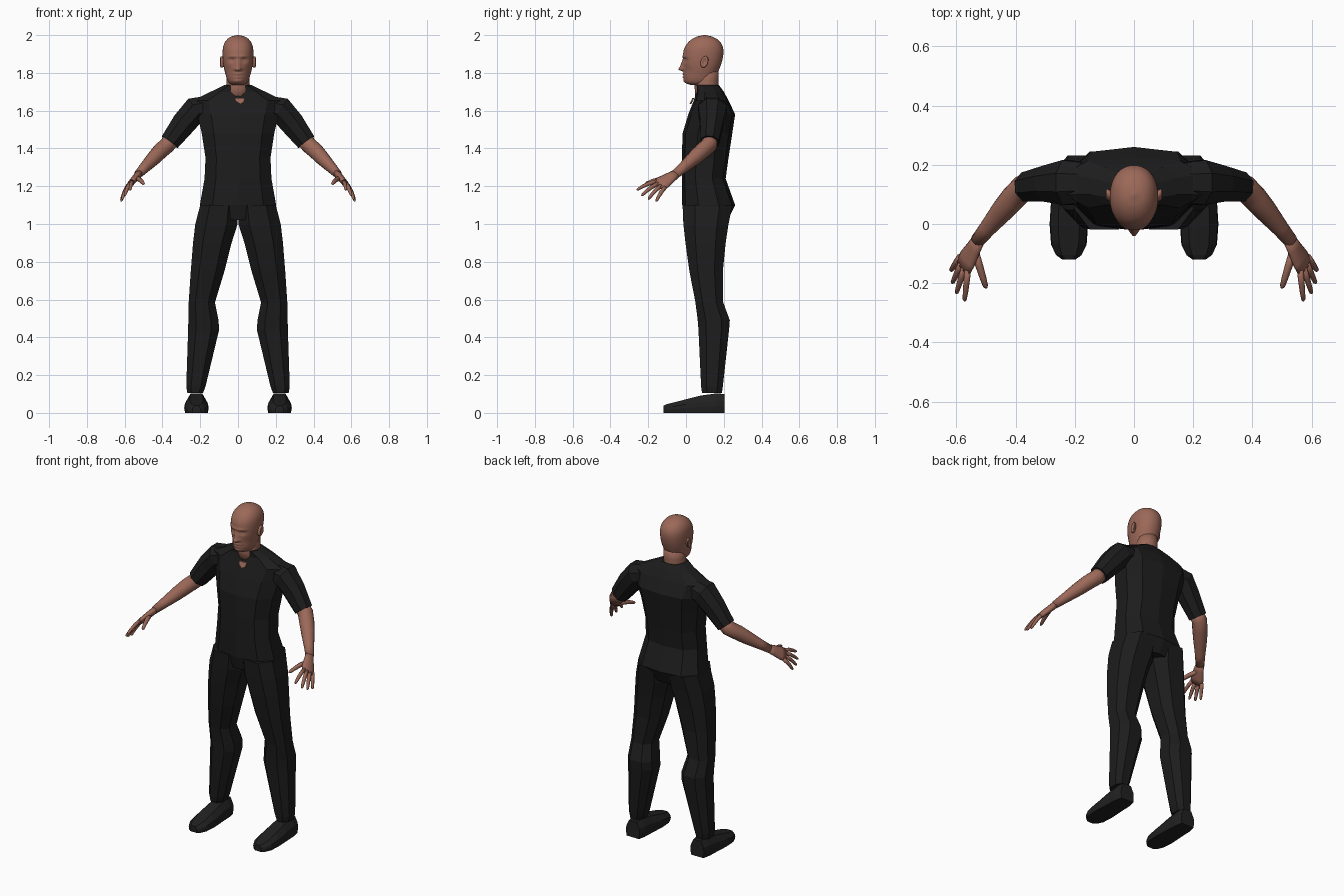
import bpy, bmesh, math
from mathutils import Vector

if "Cube" in bpy.data.objects:
    bpy.data.objects.remove(bpy.data.objects["Cube"])


def material(name, rgb):
    m = bpy.data.materials.new(name)
    m.diffuse_color = (*rgb, 1)
    m.use_nodes = True
    m.node_tree.nodes["Principled BSDF"].inputs["Base Color"].default_value = m.diffuse_color
    return m


SKIN = material("brown skin", (0.33, 0.14, 0.098))
CLOTH = material("black cloth", (0.012, 0.012, 0.012))
SHOE = material("black leather", (0.015, 0.015, 0.015))


def loft(name, rings, mat, smooth=False):
    """Skin a list of closed rings and cap both ends."""
    bm = bmesh.new()
    vs = [[bm.verts.new(p) for p in r] for r in rings]
    n = len(vs[0])
    for a, b in zip(vs, vs[1:]):
        for i in range(n):
            j = (i + 1) % n
            bm.faces.new((a[i], a[j], b[j], b[i]))
    bm.faces.new(vs[0])
    bm.faces.new(vs[-1])
    bmesh.ops.recalc_face_normals(bm, faces=bm.faces)
    me = bpy.data.meshes.new(name)
    bm.to_mesh(me)
    bm.free()
    me.materials.append(mat)
    ob = bpy.data.objects.new(name, me)
    bpy.context.collection.objects.link(ob)
    for p in me.polygons:
        p.use_smooth = smooth
    return ob


def oval(z, x0, x1, y0, y1, n, power=1.0):
    """Horizontal oval ring; power below 1 makes it boxier."""
    pts = []
    for i in range(n):
        a = 2 * math.pi * (i + 0.5) / n
        c, s = math.cos(a), math.sin(a)
        c = math.copysign(abs(c) ** power, c)
        s = math.copysign(abs(s) ** power, s)
        k = math.cos(math.pi / n) ** power
        pts.append(((x0 + x1) / 2 + (x1 - x0) / 2 * min(1, max(-1, c / k)),
                    (y0 + y1) / 2 + (y1 - y0) / 2 * min(1, max(-1, s / k)), z))
    return pts


def tube(name, path, mat, side, n=8, ref=(0, 1, 0), smooth=False):
    """Tube through (x, y, z, thickness radius, radius along ref)."""
    c = [Vector(p[:3]) for p in path]
    rings = []
    for k, p in enumerate(path):
        t = (c[min(k + 1, len(c) - 1)] - c[max(k - 1, 0)]).normalized()
        u = t.cross(Vector(ref)).normalized()
        v = u.cross(t)
        ring = []
        for i in range(n):
            a = 2 * math.pi * (i + 0.5) / n
            q = c[k] + u * p[3] * math.cos(a) + v * p[4] * math.sin(a)
            ring.append((q.x * side, q.y, q.z))
        rings.append(ring)
    return loft(name, rings, mat, smooth)


def sample(table, z):
    """Smoothly interpolate table rows (z, values...)."""
    k = max(i for i in range(len(table) - 1) if table[i][0] <= z)
    p = [table[min(max(k + d, 0), len(table) - 1)] for d in (-1, 0, 1, 2)]
    t = (z - p[1][0]) / (p[2][0] - p[1][0])
    out = []
    for i in range(1, len(p[0])):
        m1 = (p[2][i] - p[0][i]) / (p[2][0] - p[0][0]) * (p[2][0] - p[1][0])
        m2 = (p[3][i] - p[1][i]) / (p[3][0] - p[1][0]) * (p[2][0] - p[1][0])
        out.append((2*t**3 - 3*t*t + 1) * p[1][i] + (t**3 - 2*t*t + t) * m1
                   + (3*t*t - 2*t**3) * p[2][i] + (t**3 - t*t) * m2)
    return out


# Torso and hips: z, half width, front y, back y
torso = [(1.02, .20, .0, .22), (1.10, .202, -.02, .26), (1.24, .177, -.022, .21),
         (1.35, .172, -.022, .225), (1.48, .192, -.018, .245), (1.58, .215, .012, .26),
         (1.655, .235, .042, .225), (1.70, .145, .055, .2), (1.735, .072, .05, .175)]
loft("shirt_torso", [oval(z, -w, w, f, b, 10, .85) for z, w, f, b in torso], CLOTH)

# Small open neckline showing skin
loft("neckline_opening", [[(-.018, .034 + d, 1.668), (.036, .034 + d, 1.668),
                           (.03, .024 + d, 1.645), (.012, .018 + d, 1.635),
                           (-.012, .027 + d, 1.65)] for d in (0, .009)], SKIN)

# Neck
loft("neck", [oval(z, -w, w, f, b, 16) for z, w, f, b in
              ((1.66, .066, .05, .17), (1.72, .064, .046, .172),
               (1.76, .06, .045, .172), (1.82, .06, .05, .172))], SKIN, True)

# Head: z, half width, front y, back y, with features raised from the front
HEAD = [(1.735, .028, .03, .10), (1.743, .044, .004, .13), (1.76, .056, -.008, .152),
        (1.80, .068, -.013, .168), (1.84, .077, -.014, .184), (1.88, .081, -.016, .195),
        (1.92, .081, -.012, .198), (1.95, .075, .002, .190), (1.975, .060, .026, .170),
        (1.992, .037, .058, .138), (2.0, .006, .093, .105)]


def bump(x, z, cx, cz, rx, rz):
    return math.exp(-((x - cx) / rx) ** 2 - ((z - cz) / rz) ** 2)


rings = []
for k in range(61):
    z = 1.735 + .265 * math.sin(math.pi * k / 120) if k > 45 else 1.735 + .265 * .9239 * k / 45
    w, f, b = sample(HEAD, min(z, 1.99999))
    ring = []
    for x, y, z in oval(z, -w, w, f, b, 56, .93):
        if y < .07:
            ax = abs(x)
            y += .013 * bump(ax, z, .032, 1.868, .016, .011)      # eye sockets
            y -= .006 * bump(ax, z, .032, 1.867, .010, .005)      # eyelids
            y -= .007 * bump(ax, z, .026, 1.887, .024, .007)      # brow
            slope = max(0, min((1.878 - z) / .06, 1, (z - 1.806) / .010))
            y -= .030 * slope * math.exp(-(x / .011) ** 2)        # nose
            y -= .010 * bump(ax, z, .014, 1.822, .008, .008)      # nostrils
            y -= .008 * bump(x, z, 0, 1.793, .022, .006)          # upper lip
            y -= .008 * bump(x, z, 0, 1.778, .018, .005)          # lower lip
            y += .005 * bump(x, z, 0, 1.7865, .026, .003)         # mouth line
            y -= .007 * bump(x, z, 0, 1.757, .022, .010)          # chin
            y += .006 * bump(ax, z, .05, 1.81, .016, .025)        # cheek hollows
        ring.append((x, y, z))
    rings.append(ring)
loft("head", rings, SKIN, True)

# Legs: z, inner x, outer x, front y, back y
LEG = [(.105, .185, .268, .085, .19), (.14, .172, .274, .08, .195),
       (.44, .10, .264, .066, .228), (.49, .103, .263, .062, .232),
       (.585, .122, .261, .05, .197), (.75, .072, .25, .018, .195),
       (.90, .034, .238, -.003, .21), (1.0, .002, .226, -.014, .225),
       (1.10, .0, .20, -.018, .245)]

# Shoes: y, half width, height
SHOES = [(.205, .046, .10), (.16, .056, .103), (.08, .060, .092), (.0, .065, .072),
         (-.07, .06, .054), (-.105, .043, .045), (-.12, .022, .038)]

# Fingers: knuckle then tip
FINGERS = {
    "index_finger": ((.562, -.165, 1.222), (.572, -.26, 1.18)),
    "middle_finger": ((.575, -.155, 1.209), (.60, -.235, 1.15)),
    "ring_finger": ((.585, -.138, 1.197), (.614, -.20, 1.13)),
    "little_finger": ((.590, -.115, 1.188), (.619, -.158, 1.12)),
    "thumb": ((.535, -.10, 1.24), (.499, -.217, 1.212)),
}

for s, tag in ((1, "left"), (-1, "right")):
    loft("trouser_leg_" + tag,
         [[(x * s, y, z) for x, y, _ in oval(z, i, o, f, b, 8, .8)]
          for z, i, o, f, b in LEG], CLOTH)

    rings = []
    for y, w, h in SHOES:
        half = [(w * .92, 0), (w, h * .35), (w * .95, h * .62), (w * .55, h)]
        pts = half + [(-x, z) for x, z in reversed(half)]
        rings.append([(s * .22 + x, y, z) for x, z in pts])
    loft("shoe_" + tag, rings, SHOE)

    # Sleeve from the shoulder to above the elbow
    tube("sleeve_" + tag, [(.15, .14, 1.625, .06, .07), (.225, .14, 1.605, .075, .082),
                           (.285, .136, 1.535, .070, .066), (.361, .125, 1.434, .056, .053)],
         CLOTH, s)

    # Forearm with a bent elbow
    tube("forearm_" + tag, [(.34, .128, 1.46, .044, .042), (.375, .122, 1.418, .044, .044),
                            (.41, .085, 1.387, .043, .043), (.445, .045, 1.35, .039, .039),
                            (.495, -.015, 1.298, .029, .029), (.53, -.058, 1.262, .022, .025)],
         SKIN, s, 14, smooth=True)

    # Palm and fingers
    tube("palm_" + tag, [(.522, -.047, 1.27, .020, .024), (.54, -.08, 1.248, .019, .032),
                         (.562, -.118, 1.222, .017, .042), (.577, -.147, 1.204, .013, .041)],
         SKIN, s, 12, (-.03, -.07, .04), True)
    for name, (a, b) in FINGERS.items():
        a, b = Vector(a), Vector(b)
        r = .0125 if name == "thumb" else .0105
        path = [(*(a.lerp(b, t) + Vector((0, 0, lift))), r * k, r * k) for t, lift, k in
                ((-.1, 0, 1.1), (.35, .006, 1.05), (.7, .005, .9), (.93, .001, .7), (1, 0, .3))]
        tube(name + "_" + tag, path, SKIN, s, 8, (.3, -.2, .9) if name == "thumb" else (1, .3, 0), True)

    # Ear: a tilted tapered disc
    rings = []
    for dx, k in ((-.014, .7), (.0, .95), (.009, 1), (.013, .8), (.008, .5)):
        rings.append([(s * (.081 + dx), .095 + k * (.019 * math.cos(a) + .006 * math.sin(a)) + dx * .4,
                       1.858 + k * .031 * math.sin(a))
                      for a in (math.pi * i / 7 for i in range(14))])
    loft("ear_" + tag, rings, SKIN, True)
